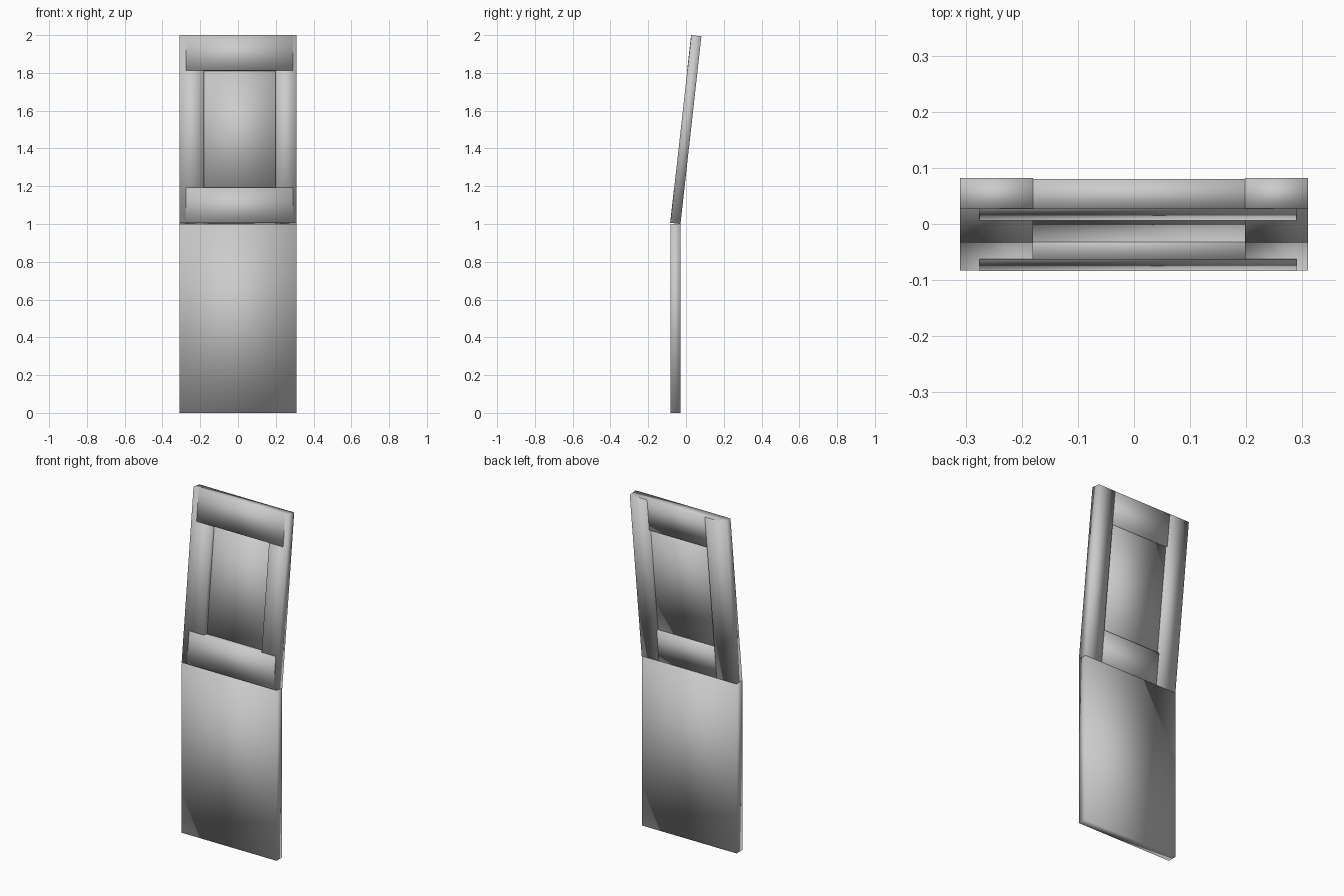
import bpy
import math
from mathutils import Matrix, Vector

cube = bpy.data.objects.get("Cube")
if cube:
    bpy.data.objects.remove(cube, do_unlink=True)

# Single grey finish
grey = bpy.data.materials.new("plain_grey")
grey.use_nodes = True
colour = (0.6, 0.6, 0.6, 1)
grey.diffuse_color = colour
grey.node_tree.nodes["Principled BSDF"].inputs["Base Color"].default_value = colour


def board(name, low, high, frame=Matrix.Identity(4)):
    """Softly shaded board between two corners, placed in a frame."""
    low, high = Vector(low), Vector(high)
    bpy.ops.mesh.primitive_cube_add(size=1)
    ob = bpy.context.object
    ob.name = name
    ob.data.transform(frame @ Matrix.Translation((low + high) / 2)
                      @ Matrix.Diagonal((*(high - low), 1)))
    ob.data.materials.append(grey)
    bpy.ops.object.shade_smooth()
    return ob


WIDTH, DEPTH = 0.31, 0.053

# Solid lower leaf
board("lower_panel", (-WIDTH, -0.083, 0), (WIDTH, -0.083 + DEPTH, 1.0))

# Upper leaf leans back about its bottom edge
lean = Matrix.Translation((0, -0.083, 1.006)) @ Matrix.Rotation(math.radians(-6.37), 4, "X")

# Side stiles, just proud of the rails at the back
board("right_stile", (-WIDTH, 0, 0), (-0.18, DEPTH + 0.001, 1), lean)
board("left_stile", (0.198, 0, 0), (WIDTH, DEPTH + 0.001, 1), lean)

# Rails, just proud of the stiles at the front
for name, bottom, top in (("bottom_rail", 0, 0.188), ("top_rail", 0.812, 1)):
    board(name, (-0.275, -0.001, bottom), (0.29, DEPTH, top), lean)

# Thin recessed infill panel
board("infill_panel", (-0.2, 0.03, 0.17), (0.22, 0.04, 0.83), lean)
